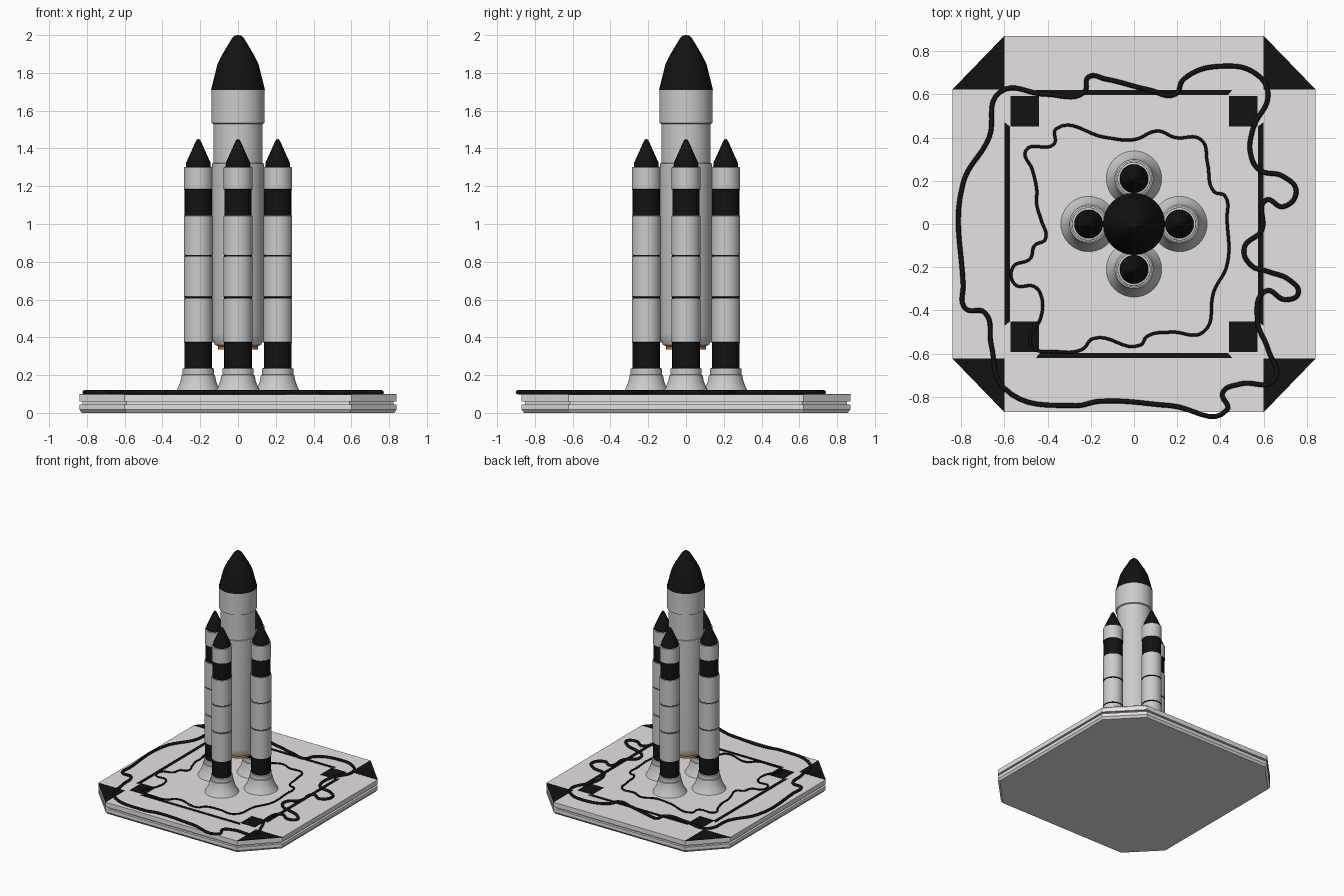
import bpy, bmesh, math

if "Cube" in bpy.data.objects:
    bpy.data.objects.remove(bpy.data.objects["Cube"])


def material(name, rgb):
    m = bpy.data.materials.new(name)
    m.diffuse_color = (*rgb, 1)
    m.use_nodes = True
    m.node_tree.nodes["Principled BSDF"].inputs["Base Color"].default_value = m.diffuse_color
    return m


BLACK = material("black", (0.006, 0.006, 0.006))
WHITE = material("white", (0.8, 0.8, 0.8))
PAD = material("pad_grey", (0.80, 0.76, 0.77))
ORANGE = material("orange", (0.75, 0.2, 0.03))


def finish(name, bm, mats):
    bmesh.ops.recalc_face_normals(bm, faces=bm.faces)
    me = bpy.data.meshes.new(name)
    bm.to_mesh(me)
    bm.free()
    for m in mats:
        me.materials.append(m)
    ob = bpy.data.objects.new(name, me)
    bpy.context.collection.objects.link(ob)
    return ob


def lathe(name, profile, mats, at=(0, 0), sides=48):
    """Revolve (radius, z, material index of the segment above)."""
    bm = bmesh.new()
    rings = []
    for r, z, _ in profile:
        if r == 0:
            rings.append([bm.verts.new((*at, z))])
        else:
            rings.append([bm.verts.new((at[0] + r * math.cos(2 * math.pi * i / sides),
                                        at[1] + r * math.sin(2 * math.pi * i / sides), z))
                          for i in range(sides)])
    for (a, b), p in zip(zip(rings, rings[1:]), profile):
        for i in range(sides):
            j = (i + 1) % sides
            if len(a) == 1:
                f = bm.faces.new((a[0], b[j], b[i]))
            elif len(b) == 1:
                f = bm.faces.new((a[i], a[j], b[0]))
            else:
                f = bm.faces.new((a[i], a[j], b[j], b[i]))
            f.material_index = p[2]
    ob = finish(name, bm, mats)
    bpy.ops.object.select_all(action='DESELECT')
    ob.select_set(True)
    bpy.context.view_layer.objects.active = ob
    bpy.ops.object.shade_smooth_by_angle(angle=math.radians(25))
    return ob


def slab(name, outline, z0, z1, mat, bottom_scale=1.0):
    """Extrude a flat outline from z0 to z1."""
    bm = bmesh.new()
    lo = [bm.verts.new((x * bottom_scale, y * bottom_scale, z0)) for x, y in outline]
    hi = [bm.verts.new((x, y, z1)) for x, y in outline]
    bm.faces.new(lo)
    bm.faces.new(hi)
    n = len(outline)
    for i in range(n):
        bm.faces.new((lo[i], lo[(i + 1) % n], hi[(i + 1) % n], hi[i]))
    return finish(name, bm, [mat])


def octagon(inset=0.0):
    x, y, cx, cy = 0.84 - inset, 0.87 - inset, 0.6 - inset / 2, 0.622 - inset / 2
    return [(x, -cy), (x, cy), (cx, y), (-cx, y), (-x, cy), (-x, -cy), (-cx, -y), (cx, -y)]


def cable(name, points, radius, z):
    """Closed smooth hose through points given in hundredths."""
    cu = bpy.data.curves.new(name, 'CURVE')
    cu.dimensions = '3D'
    cu.bevel_depth = radius
    cu.bevel_resolution = 2
    cu.resolution_u = 8
    sp = cu.splines.new('BEZIER')
    sp.bezier_points.add(len(points) - 1)
    for bp, (x, y) in zip(sp.bezier_points, points):
        bp.co = (x / 100, y / 100, z)
        bp.handle_left_type = bp.handle_right_type = 'AUTO'
    sp.use_cyclic_u = True
    cu.materials.append(BLACK)
    bpy.context.collection.objects.link(bpy.data.objects.new(name, cu))


# launch pad: two plates around a recessed middle
slab("pad_bottom_plate", octagon(), 0.018, 0.045, PAD)
slab("pad_underside", octagon(), 0.0, 0.018, PAD, 0.985)
slab("pad_middle", octagon(0.018), 0.045, 0.06, PAD)
slab("pad_top_plate", octagon(), 0.06, 0.098, PAD)

# pad markings: corner triangles, squares, mitred border strips
for sx in (-1, 1):
    for sy in (-1, 1):
        slab("corner_triangle", [(sx * 0.6, sy * 0.622), (sx * 0.84, sy * 0.622),
                                 (sx * 0.6, sy * 0.87)], 0.09, 0.1005, BLACK)
        slab("marker_square", [(sx * x, sy * y) for x, y in
                               ((0.44, 0.45), (0.57, 0.45), (0.57, 0.593), (0.44, 0.593))],
             0.09, 0.102, BLACK)
for s in (-1, 1):
    slab("border_strip_y", [(-0.455, s * 0.62), (0.455, s * 0.62),
                            (0.435, s * 0.597), (-0.435, s * 0.597)], 0.09, 0.102, BLACK)
    slab("border_strip_x", [(s * 0.598, -0.47), (s * 0.598, 0.47),
                            (s * 0.573, 0.45), (s * 0.573, -0.45)], 0.09, 0.102, BLACK)

# cables lying on the pad
cable("outer_cable", [
    (-62, 61), (-41, 60), (-23, 61), (-21, 68), (-13, 67), (7, 62), (19, 60), (23, 67),
    (41, 73), (57, 69), (62, 60), (55, 44), (54, 32), (58, 25), (69, 22), (75, 15),
    (69, 8), (61, 11), (59, -3), (51, -11), (54, -19), (62, -22), (72, -26), (76, -32),
    (70, -35), (61, -31), (57, -44), (62, -58), (65, -72), (49, -74), (41, -78),
    (43, -86), (17, -84), (-16, -82), (-27, -84), (-60, -76), (-66, -56), (-69, -41),
    (-78, -39), (-79, -28), (-79, 19), (-67, 40)], 0.011, 0.109)
cable("inner_cable", [
    (-36, 44), (-13, 40), (0, 39), (11, 43), (19, 40), (31, 39), (34, 28), (37, 15),
    (42, 13), (43, 2), (43, -19), (37, -31), (32, -50), (17, -50), (6, -52), (3, -56),
    (-19, -53), (-24, -58), (-36, -59), (-47, -57), (-48, -53), (-43, -43), (-43, -33),
    (-46, -29), (-55, -28), (-56, -20), (-48, -16), (-46, -10), (-41, -7), (-43, 2),
    (-45, 9), (-45, 16), (-47, 25), (-50, 34), (-37, 37)], 0.007, 0.105)

# core stage, upper stage, fairing and nose
lathe("core_rocket", [
    (0, 0.35, 0), (0.10, 0.35, 0), (0.122, 0.36, 0), (0.134, 0.385, 0), (0.138, 0.42, 0),
    (0.138, 1.32, 0), (0.131, 1.322, 0), (0.131, 1.53, 0), (0.141, 1.535, 0),
    (0.141, 1.71, 0), (0.143, 1.71, 1), (0.109, 1.845, 1), (0.082, 1.90, 1),
    (0.031, 1.985, 1), (0.018, 1.997, 1), (0, 2.0, 1)], [WHITE, BLACK], sides=64)
lathe("core_engine", [(0, 0.335, 0), (0.105, 0.335, 0), (0.105, 0.36, 0), (0, 0.36, 0)],
      [ORANGE])

# four side boosters with flared skirts, black bands and cones
booster = [
    (0, 0.098, 0), (0.128, 0.098, 0), (0.118, 0.115, 0), (0.105, 0.14, 0), (0.095, 0.165, 0),
    (0.088, 0.2, 0), (0.083, 0.202, 0), (0.083, 0.235, 0), (0.073, 0.237, 1),
    (0.073, 0.372, 1), (0.077, 0.374, 0),
    (0.077, 0.605, 0), (0.073, 0.606, 1), (0.073, 0.614, 1), (0.077, 0.615, 0),
    (0.077, 0.827, 0), (0.073, 0.828, 1), (0.073, 0.836, 1), (0.077, 0.837, 0),
    (0.077, 1.043, 0), (0.072, 1.045, 1), (0.072, 1.182, 1), (0.076, 1.184, 0),
    (0.076, 1.3, 0), (0.066, 1.302, 1), (0.064, 1.325, 1), (0.014, 1.437, 1),
    (0.007, 1.447, 1), (0, 1.45, 1)]
for i in range(4):
    a = i * math.pi / 2
    lathe("side_booster", booster, [WHITE, BLACK], (0.21 * math.cos(a), 0.21 * math.sin(a)))
